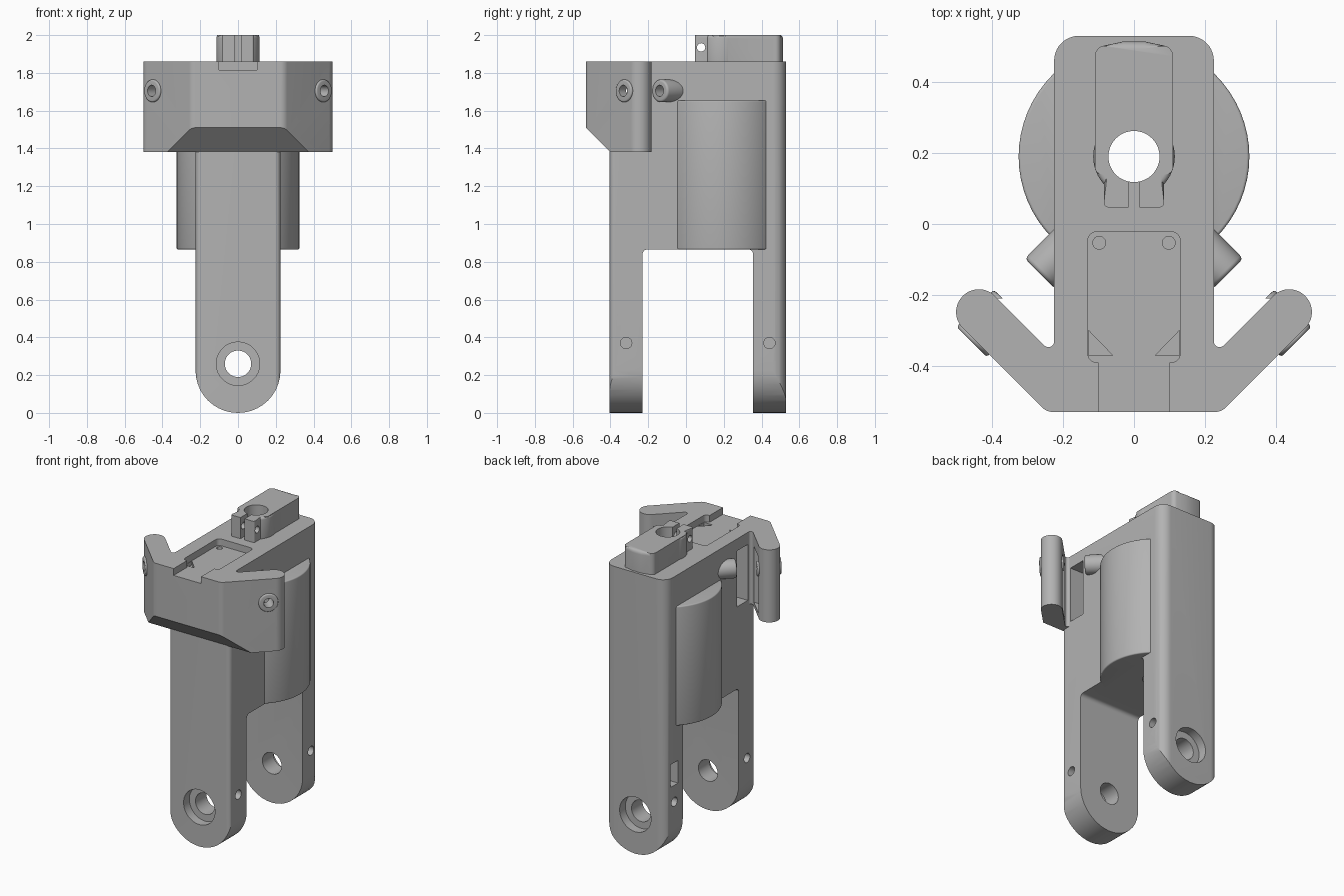
import bpy, bmesh, math
from mathutils import Vector, Matrix

if "Cube" in bpy.data.objects:
    bpy.data.objects.remove(bpy.data.objects["Cube"])

grey = bpy.data.materials.new("mid_grey")
grey.use_nodes = True
colour = (0.45, 0.45, 0.45, 1)
grey.diffuse_color = colour
grey.node_tree.nodes["Principled BSDF"].inputs["Base Color"].default_value = colour


def rounded(corners, steps=10):
    """Polygon outline from (u, v, fillet radius) corners."""
    out = []
    for i, (u, v, r) in enumerate(corners):
        p = Vector((u, v))
        if r == 0:
            out.append(p)
            continue
        a = (Vector(corners[i - 1][:2]) - p).normalized()
        b = (Vector(corners[(i + 1) % len(corners)][:2]) - p).normalized()
        half = a.angle(b) / 2
        centre = p + (a + b).normalized() * r / math.sin(half)
        start = p + a * r / math.tan(half) - centre
        end = p + b * r / math.tan(half) - centre
        turn = math.atan2(start.x * end.y - start.y * end.x, start.dot(end))
        for k in range(steps + 1):
            out.append(centre + Matrix.Rotation(turn * k / steps, 2) @ start)
    return out


def mirrored(half):
    return half + [(-u, v, r) for u, v, r in reversed(half)]


def finish(name, bm):
    bmesh.ops.remove_doubles(bm, verts=bm.verts, dist=1e-5)
    bmesh.ops.recalc_face_normals(bm, faces=bm.faces)
    mesh = bpy.data.meshes.new(name)
    bm.to_mesh(mesh)
    bm.free()
    ob = bpy.data.objects.new(name, mesh)
    bpy.context.collection.objects.link(ob)
    return ob


def prism(name, corners, axis, lo, hi, bevel=0):
    """Extrude an outline along x, y or z; bevel rounds the top rim."""
    place = {"x": lambda u, v, w: (w, u, v),
             "y": lambda u, v, w: (u, w, v),
             "z": lambda u, v, w: (u, v, w)}[axis]
    bm = bmesh.new()
    pts = rounded(corners)
    rings = [[bm.verts.new(place(p.x, p.y, w)) for p in pts] for w in (lo, hi)]
    bm.faces.new(rings[0])
    top = bm.faces.new(rings[1])
    for i in range(len(pts)):
        j = (i + 1) % len(pts)
        bm.faces.new((rings[0][i], rings[0][j], rings[1][j], rings[1][i]))
    if bevel:
        bmesh.ops.bevel(bm, geom=list(top.edges), offset=bevel, segments=4,
                        profile=0.5, affect="EDGES")
    return finish(name, bm)


def box(name, x0, x1, y0, y1, z0, z1):
    return prism(name, [(x0, y0, 0), (x1, y0, 0), (x1, y1, 0), (x0, y1, 0)], "z", z0, z1)


def rod(name, start, end, radius, bevel=0):
    """Cylinder between two points."""
    a, b = Vector(start), Vector(end)
    bm = bmesh.new()
    bmesh.ops.create_cone(bm, cap_ends=True, segments=64, radius1=radius,
                          radius2=radius, depth=(b - a).length)
    if bevel:
        rims = [e for e in bm.edges if any(len(f.verts) > 4 for f in e.link_faces)]
        bmesh.ops.bevel(bm, geom=rims, offset=bevel, segments=4, profile=0.5, affect="EDGES")
    turn = (b - a).to_track_quat("Z", "Y").to_matrix().to_4x4()
    bm.transform(Matrix.Translation((a + b) / 2) @ turn)
    return finish(name, bm)


def combine(ob, tool, operation="DIFFERENCE"):
    mod = ob.modifiers.new("combine", "BOOLEAN")
    mod.operation, mod.object, mod.solver = operation, tool, "EXACT"
    bpy.context.view_layer.objects.active = ob
    bpy.ops.object.modifier_apply(modifier=mod.name)
    bpy.data.objects.remove(tool)


# Main column with rounded lower end, split into two legs
body = prism("fork_body", mirrored([(0.225, -0.405, 0.03), (0.225, 0.53, 0.07)]), "z", 0, 1.86)
combine(body, prism("end_shape", mirrored([(0.225, 0, 0.2245), (0.225, 2, 0)]), "y", -1, 1), "INTERSECT")
combine(body, prism("leg_gap", [(-0.23, -0.1, 0), (0.355, -0.1, 0), (0.355, 0.865, 0.025),
                                (-0.23, 0.865, 0.025)], "x", -1, 1))

# Round housing bulging from both sides
combine(body, rod("housing", (0, 0.19, 0.865), (0, 0.19, 1.655), 0.325, 0.008), "UNION")

# Swept wings with a sloped lower front edge
wings = prism("wings", mirrored([(0.2455, -0.53, 0.05), (0.5275, -0.248, 0.0635),
                                 (0.437, -0.1575, 0.0635), (0.225, -0.3695, 0.016),
                                 (0.225, -0.33, 0)]), "z", 1.38, 1.86)
combine(wings, prism("slope", [(-0.6, 1.58, 0), (-0.6, 1.3, 0), (-0.32, 1.3, 0)], "x", -1, 1))
combine(body, wings, "UNION")

# Screw bosses and wing collars on diagonal axes, then their holes
SCREW_Z = 1.705
for s in (-1, 1):
    def on_axis(d):
        return (s * (0.405 + d), -0.28 - d, SCREW_Z)
    combine(body, rod("collar", on_axis(-0.0525), on_axis(0.0525), 0.06, 0.009), "UNION")
    combine(body, rod("boss", on_axis(-0.26), on_axis(-0.14), 0.06, 0.012), "UNION")
    combine(body, rod("screw_hole", on_axis(-0.2), on_axis(0.1), 0.03))

# Top pocket, its front channel, corner reliefs and screw holes
combine(body, prism("pocket", mirrored([(0.13, -0.39, 0.025), (0.13, -0.022, 0.025)]), "z", 1.815, 2))
combine(body, box("channel", -0.1, 0.1, -0.6, -0.38, 1.815, 2))
for s in (-1, 1):
    combine(body, prism("relief", [(s * 0.128, -0.37, 0), (s * 0.06, -0.37, 0),
                                   (s * 0.128, -0.3, 0)], "z", 1.79, 1.9))
    combine(body, rod("pocket_hole", (s * 0.098, -0.053, 1.7), (s * 0.098, -0.053, 1.9), 0.018))

# Cross window behind the wings
combine(body, box("window", -0.4, 0.4, -0.325, -0.21, 1.41, 1.78))

# Axle holes, outer counterbores and side set-screw holes
combine(body, rod("axle_hole", (0, -1, 0.26), (0, 1, 0.26), 0.07))
for outer, inner in ((-0.6, -0.345), (0.7, 0.47)):
    combine(body, rod("counterbore", (0, outer, 0.26), (0, inner, 0.26), 0.115))
for y in (-0.317, 0.442):
    for s in (-1, 1):
        combine(body, rod("set_hole", (s * 0.3, y, 0.37), (s * 0.13, y, 0.37), 0.03))
combine(body, box("nut_slot", -0.3, -0.13, 0.405, 0.48, 0.48, 0.63))

# Clamp on top: rounded block, ring and two ears with a slit
clamp = prism("shaft_clamp", mirrored([(0.11, 0.14, 0.02), (0.11, 0.497, 0.03), (0.03, 0.514, 0)]),
              "z", 1.83, 2, 0.02)
combine(clamp, rod("ring", (0, 0.19, 1.83), (0, 0.19, 2), 0.115, 0.015), "UNION")
combine(clamp, prism("ears", mirrored([(0.085, 0.047, 0.012), (0.085, 0.2, 0)]), "z", 1.83, 2, 0.015), "UNION")
combine(clamp, box("slit", -0.015, 0.015, 0, 0.19, 1.86, 2.1))
combine(clamp, rod("pinch_hole", (-0.3, 0.08, 1.935), (0.3, 0.08, 1.935), 0.022))

# Shaft bore through clamp and column
for ob in (clamp, body):
    combine(ob, rod("bore", (0, 0.19, 0.7), (0, 0.19, 2.2), 0.072))

# Material and shading
for ob in (body, clamp):
    ob.data.materials.clear()
    ob.data.materials.append(grey)
    bpy.ops.object.select_all(action="DESELECT")
    ob.select_set(True)
    bpy.context.view_layer.objects.active = ob
    bpy.ops.object.shade_smooth_by_angle(angle=math.radians(30))
